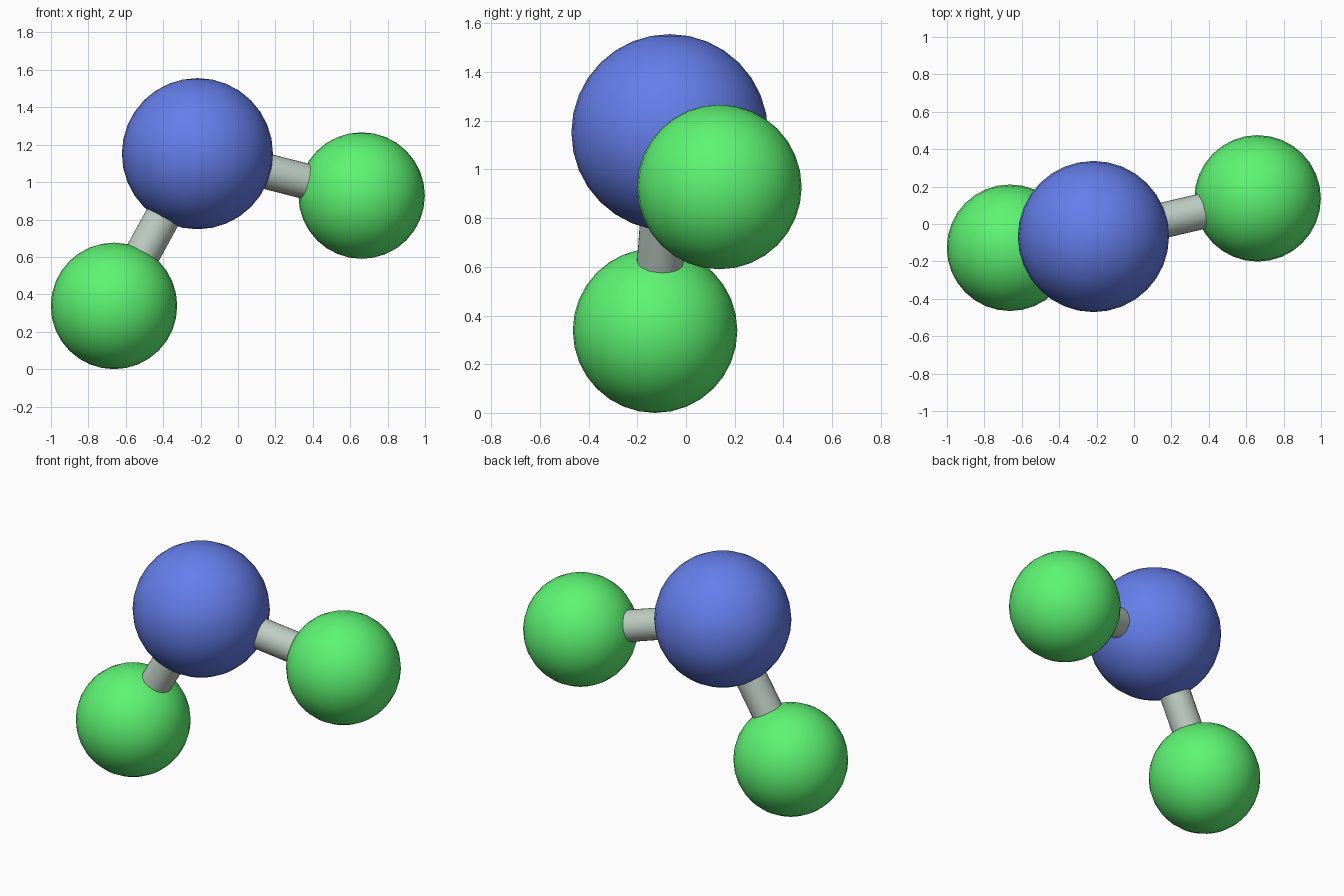
import bpy
from mathutils import Vector

if "Cube" in bpy.data.objects:
    bpy.data.objects.remove(bpy.data.objects["Cube"])


def material(name, color):
    m = bpy.data.materials.new(name)
    m.diffuse_color = (*color, 1)
    m.use_nodes = True
    m.node_tree.nodes["Principled BSDF"].inputs["Base Color"].default_value = m.diffuse_color
    return m


def finish(name, mat):
    ob = bpy.context.object
    ob.name = name
    ob.data.materials.append(mat)
    bpy.ops.object.shade_smooth_by_angle()


def atom(name, centre, radius, mat):
    bpy.ops.mesh.primitive_uv_sphere_add(segments=32, ring_count=16, radius=radius, location=centre)
    finish(name, mat)


def bond(name, a, b, mat):
    # Cylinder running from one atom centre to the other
    axis = b - a
    bpy.ops.mesh.primitive_cylinder_add(
        vertices=32, radius=0.095, depth=axis.length, location=(a + b) / 2,
        rotation=axis.to_track_quat('Z', 'Y').to_euler())
    finish(name, mat)


blue = material("blue", (0.13, 0.21, 0.83))
green = material("green", (0.11, 0.91, 0.17))
grey = material("bond_grey", (0.52, 0.61, 0.55))

# Large central atom and two smaller outer atoms
centre = Vector((-0.217, -0.067, 1.152))
outer = {"left": Vector((-0.663, -0.127, 0.338)),
         "right": Vector((0.661, 0.137, 0.928))}

atom("central_atom", centre, 0.404, blue)
for side, pos in outer.items():
    atom(side + "_atom", pos, 0.338, green)
    bond(side + "_bond", centre, pos, grey)
